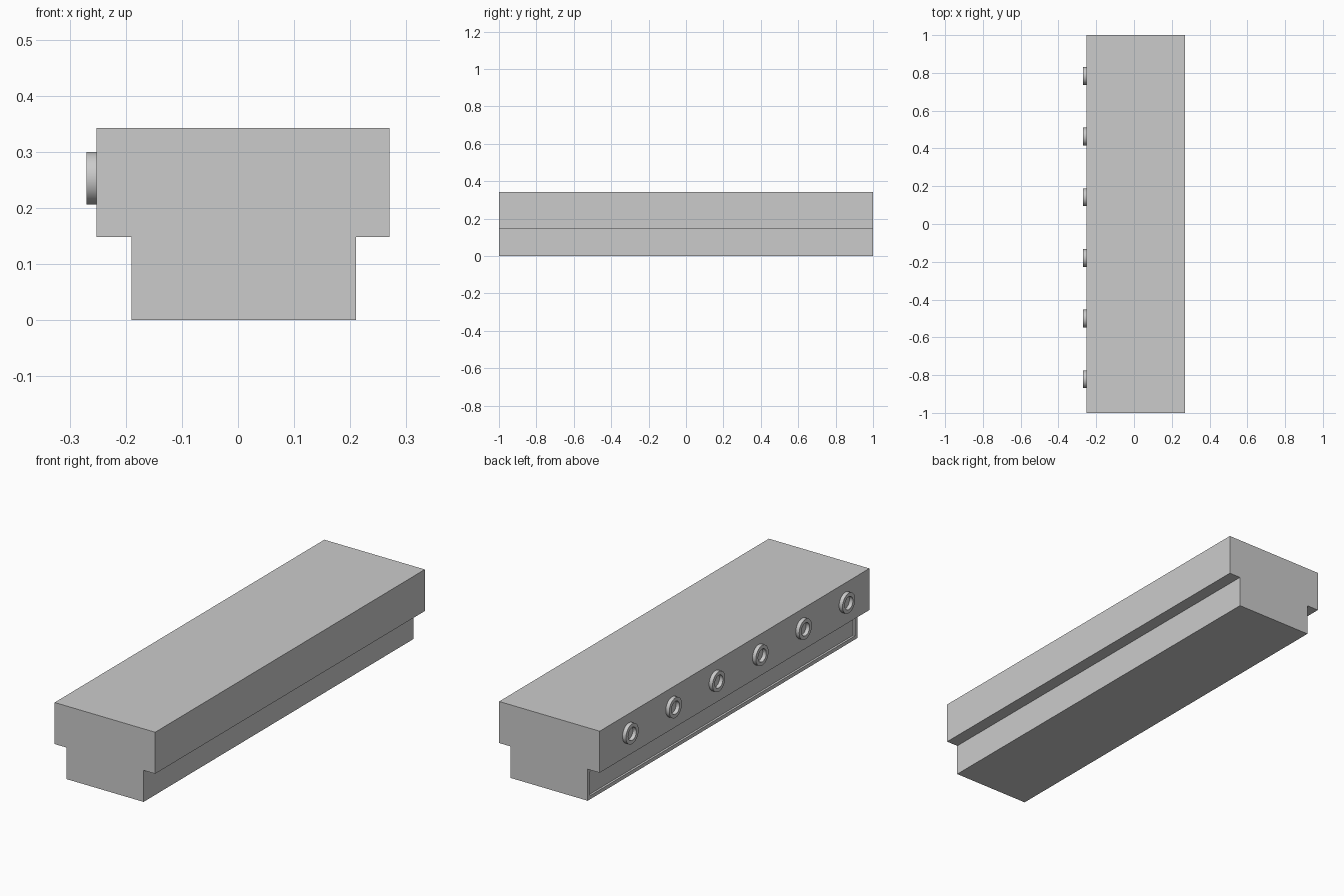
import bpy, bmesh, math
from mathutils import Vector

if "Cube" in bpy.data.objects:
    bpy.data.objects.remove(bpy.data.objects["Cube"])


def finish(bm, name):
    bmesh.ops.recalc_face_normals(bm, faces=bm.faces)
    mesh = bpy.data.meshes.new(name)
    bm.to_mesh(mesh)
    bm.free()
    obj = bpy.data.objects.new(name, mesh)
    bpy.context.collection.objects.link(obj)
    return obj


# Body: T-shaped profile extruded along y
profile = [(-0.19, 0), (0.21, 0), (0.21, 0.148), (0.27, 0.148),
           (0.27, 0.343), (-0.252, 0.343), (-0.252, 0.148), (-0.19, 0.148)]
bm = bmesh.new()
end = bm.faces.new([bm.verts.new((x, -1, z)) for x, z in profile])
ext = bmesh.ops.extrude_face_region(bm, geom=[end], use_keep_orig=True)
bmesh.ops.translate(bm, vec=(0, 2, 0),
                    verts=[g for g in ext["geom"] if isinstance(g, bmesh.types.BMVert)])
bmesh.ops.recalc_face_normals(bm, faces=bm.faces)

# Shallow recessed panel in the lower left side
side = [f for f in bm.faces
        if f.normal.x < -0.9 and f.calc_center_median().z < 0.14]
bmesh.ops.inset_individual(bm, faces=side, thickness=0.024, depth=0)
bm.normal_update()
ext = bmesh.ops.extrude_face_region(bm, geom=side)
bmesh.ops.translate(bm, vec=(0.01, 0, 0),
                    verts=[g for g in ext["geom"] if isinstance(g, bmesh.types.BMVert)])
bmesh.ops.delete(bm, geom=[f for f in side if f.is_valid], context="FACES")
finish(bm, "body")


# Round button ring: rectangular section spun around the x axis
def ring(name, y, z, outer=0.047, inner=0.030):
    bm = bmesh.new()
    pts = [(-0.252, outer), (-0.27, outer), (-0.27, inner), (-0.252, inner)]
    vs = [bm.verts.new((x, y, z + r)) for x, r in pts]
    edges = [bm.edges.new((vs[i], vs[i + 1])) for i in range(3)]
    bmesh.ops.spin(bm, geom=vs + edges, cent=Vector((0, y, z)), axis=(1, 0, 0),
                   angle=math.tau, steps=32)
    bmesh.ops.remove_doubles(bm, verts=bm.verts, dist=0.0001)
    obj = finish(bm, name)
    bpy.ops.object.select_all(action="DESELECT")
    obj.select_set(True)
    bpy.context.view_layer.objects.active = obj
    bpy.ops.object.shade_smooth_by_angle(angle=math.radians(30))


# Row of six rings on the left side
for i in range(6):
    ring(f"side_ring_{i + 1}", -0.822 + i * 0.3212, 0.253)
